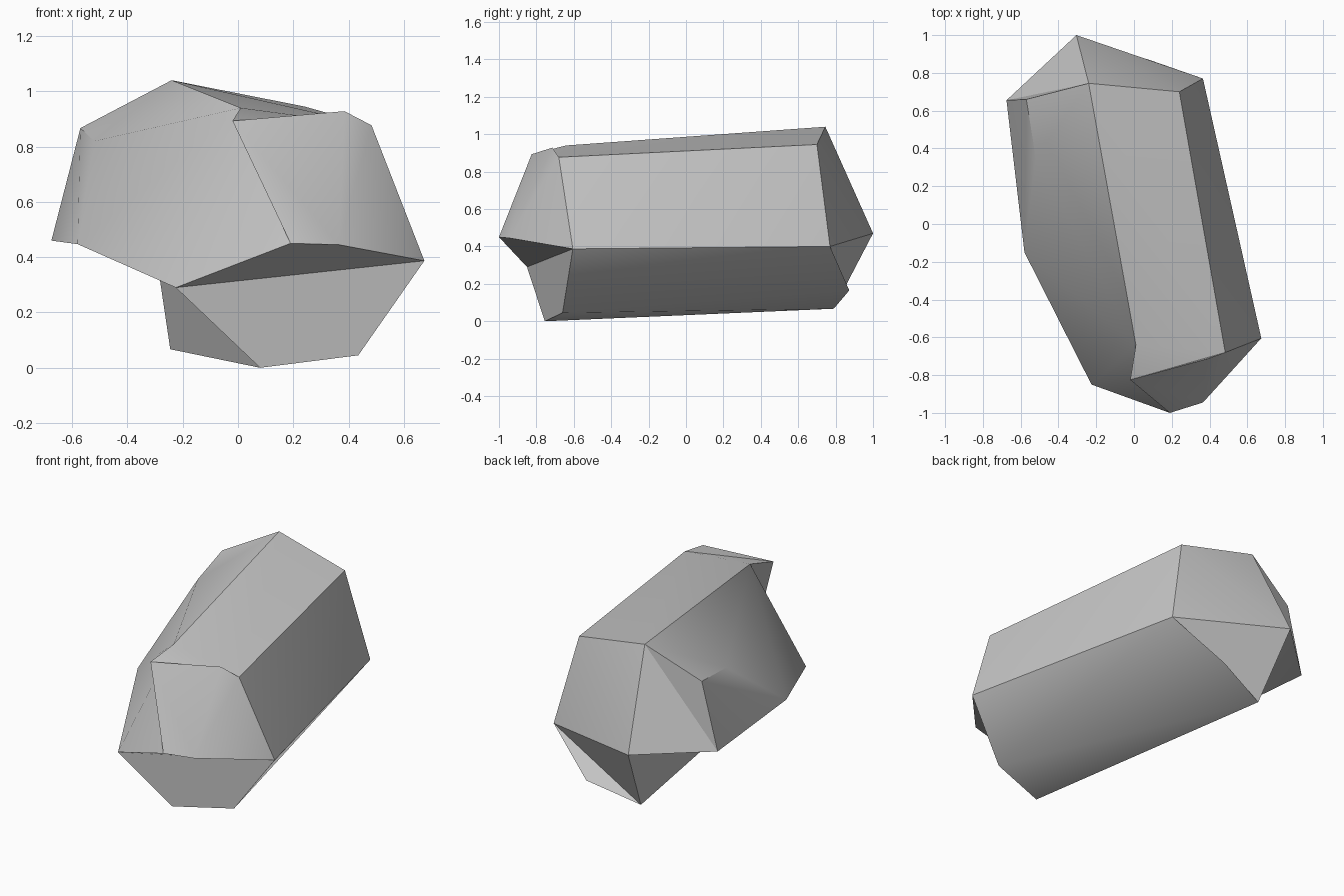
import bpy
import bmesh
import math

cube = bpy.data.objects.get("Cube")
if cube:
    bpy.data.objects.remove(cube, do_unlink=True)

# Stone colour
stone = bpy.data.materials.new("stone_grey")
stone.use_nodes = True
grey = (0.56, 0.56, 0.56, 1)
stone.diffuse_color = grey
stone.node_tree.nodes["Principled BSDF"].inputs["Base Color"].default_value = grey

# Corners of the long chipped boulder, named by where they sit
corners = {
    # back end
    "back_top": (-.24, .745, 1.04), "back_shoulder": (.24, .70, .945),
    "back_side": (.365, .77, .40), "back_tip": (-.305, 1.0, .47),
    "back_foot": (-.245, .79, .067), "back_heel": (.07, .873, .165),
    # front end
    "front_top": (.01, -.64, .94), "front_shoulder": (.483, -.68, .877),
    "brow": (-.02, -.825, .893), "brow_end": (.385, -.715, .928),
    "front_side": (.674, -.605, .387), "nose": (.19, -1.0, .45),
    "nose_end": (.365, -.945, .445), "chin": (-.225, -.85, .29),
    "front_foot": (.08, -.755, 0), "front_heel": (.435, -.66, .045),
    # overhanging flank
    "flank_top": (-.57, .66, .867), "flank_back": (-.675, .655, .46),
    "flank_front": (-.58, -.15, .447), "flank_dent": (-.52, .35, .82),
}

# Faces, each a loop of corner names
faces = [
    # top and right side
    "back_top front_top front_shoulder back_shoulder",
    "back_shoulder front_shoulder front_side",
    "back_shoulder front_side back_side",
    # underside
    "front_side front_heel back_side",
    "front_heel back_heel back_side",
    "front_heel front_foot back_foot",
    "front_heel back_foot back_heel",
    "front_foot back_tip back_foot",
    "front_foot chin back_tip",
    # raised brow
    "front_top brow front_shoulder",
    "brow brow_end front_shoulder",
    # front end
    "brow nose nose_end brow_end",
    "brow_end nose_end front_shoulder",
    "nose_end front_side front_shoulder",
    "nose chin front_side nose_end",
    "chin front_foot front_heel front_side",
    "front_top nose brow",
    "front_top chin nose",
    # flank and overhang
    "front_top flank_front chin",
    "front_top flank_dent flank_front",
    "back_top flank_dent front_top",
    "back_top flank_top flank_dent",
    "flank_top flank_back flank_front",
    "flank_top flank_front flank_dent",
    "chin flank_front back_tip",
    "flank_front flank_back back_tip",
    # back end
    "back_top flank_back flank_top",
    "back_top back_tip flank_back",
    "back_top back_shoulder back_tip",
    "back_shoulder back_side back_tip",
    "back_tip back_side back_foot",
    # ledge at the heel
    "back_side back_heel back_foot",
]

bm = bmesh.new()
verts = {name: bm.verts.new(co) for name, co in corners.items()}
for loop in faces:
    bm.faces.new([verts[name] for name in loop.split()])
bmesh.ops.recalc_face_normals(bm, faces=bm.faces)

mesh = bpy.data.meshes.new("boulder")
bm.to_mesh(mesh)
bm.free()
mesh.materials.append(stone)
boulder = bpy.data.objects.new("boulder", mesh)
bpy.context.collection.objects.link(boulder)

# Soft shading across shallow bends, crisp main ridges
bpy.ops.object.select_all(action="DESELECT")
boulder.select_set(True)
bpy.context.view_layer.objects.active = boulder
bpy.ops.object.shade_smooth_by_angle(angle=math.radians(30))
